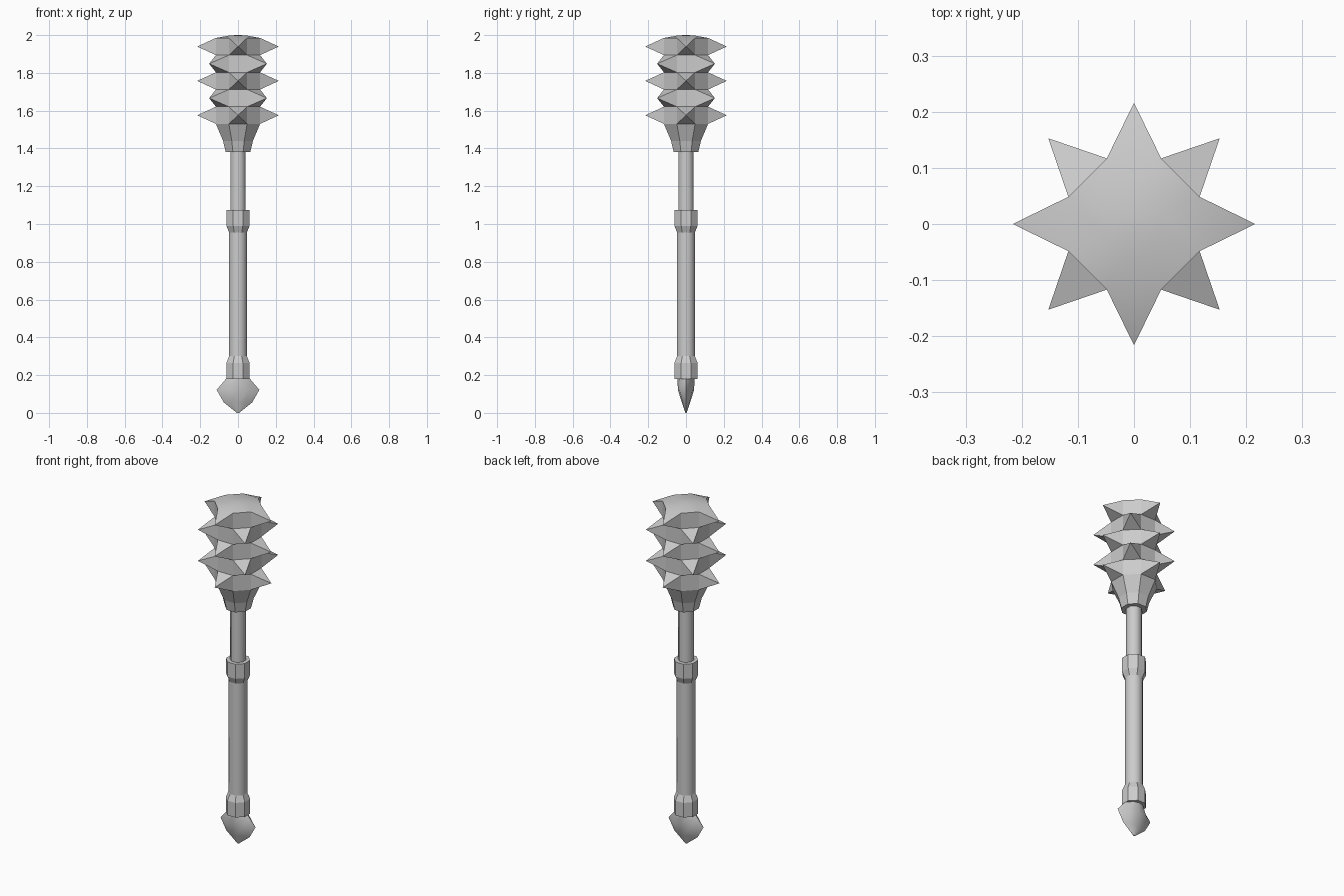
import bpy, bmesh
from math import sin, cos, pi, tau

if "Cube" in bpy.data.objects:
    bpy.data.objects.remove(bpy.data.objects["Cube"])


def add_rings(bm, rings):
    """Bridge equal-length rings of points; cap both ends."""
    loops = [[bm.verts.new(p) for p in ring] for ring in rings]
    n = len(loops[0])
    rows = []
    for a, b in zip(loops, loops[1:]):
        rows.append([bm.faces.new((a[i], a[(i + 1) % n], b[(i + 1) % n], b[i]))
                     for i in range(n)])
    bm.faces.new(loops[0][::-1])
    bm.faces.new(loops[-1])
    return rows


def octagon(apothem, z):
    r = apothem / cos(pi / 8)
    return [(r * cos(pi / 8 + k * tau / 8), r * sin(pi / 8 + k * tau / 8), z)
            for k in range(8)]


def finish(bm, name, smooth_angle=None):
    bmesh.ops.remove_doubles(bm, verts=bm.verts, dist=1e-5)
    bmesh.ops.recalc_face_normals(bm, faces=bm.faces)
    mesh = bpy.data.meshes.new(name)
    bm.to_mesh(mesh)
    bm.free()
    ob = bpy.data.objects.new(name, mesh)
    bpy.context.collection.objects.link(ob)
    if smooth_angle:
        bpy.ops.object.select_all(action='DESELECT')
        ob.select_set(True)
        bpy.context.view_layer.objects.active = ob
        bpy.ops.object.shade_smooth_by_angle(angle=smooth_angle)
    return ob


def lathe(name, profile, smooth_angle=None):
    bm = bmesh.new()
    add_rings(bm, [octagon(r, z) for r, z in profile])
    return finish(bm, name, smooth_angle)


# Shaft, grip and the two collars
SMOOTH = pi * 50 / 180
lathe("shaft", [(0.040, 1.00), (0.040, 1.40)], SMOOTH)
lathe("grip", [(0.047, 0.28), (0.047, 0.97)], SMOOTH)
lathe("upper_collar", [(0.047, 0.955), (0.061, 0.99), (0.061, 1.075)], pi / 9)
lathe("lower_collar", [(0.061, 0.18), (0.061, 0.265), (0.047, 0.30)], pi / 9)

# Flared socket under the head
lathe("head_socket", [(0.065, 1.38), (0.079, 1.44), (0.117, 1.53)])

# Spiked head: five bands, spikes alternating between axis and diagonal sides
BOTTOM, PITCH, ROWS, CORE, REACH = 1.53, 0.091, 5, 0.117, 0.216
bm = bmesh.new()
rings = [octagon(CORE, BOTTOM + PITCH * i) for i in range(ROWS + 1)]
rings += [octagon(0.05, 1.997), octagon(0.012, 2.0)]
bands = add_rings(bm, rings)
for i, band in enumerate(bands[:ROWS]):
    for k, face in enumerate(band):
        side = k + 1          # this face looks along side * 45 degrees
        if side % 2 == i % 2:
            a = side * tau / 8
            tip = (REACH * cos(a), REACH * sin(a), BOTTOM + PITCH * (i + 0.5))
            centre = bmesh.ops.poke(bm, faces=[face])["verts"][0]
            centre.co = tip
finish(bm, "spiked_head", pi / 12)


# Pommel: flattened blade-like drop with pointed sides
def lens(x, y, z):
    return [(x, 0, z), (x * 0.5, y * 0.8, z), (0, y, z), (-x * 0.5, y * 0.8, z),
            (-x, 0, z), (-x * 0.5, -y * 0.8, z), (0, -y, z), (x * 0.5, -y * 0.8, z)]


bm = bmesh.new()
add_rings(bm, [lens(0.006, 0.003, 0.0), lens(0.075, 0.022, 0.055),
               lens(0.113, 0.043, 0.122), lens(0.062, 0.045, 0.182)])
finish(bm, "pommel", pi / 3)
